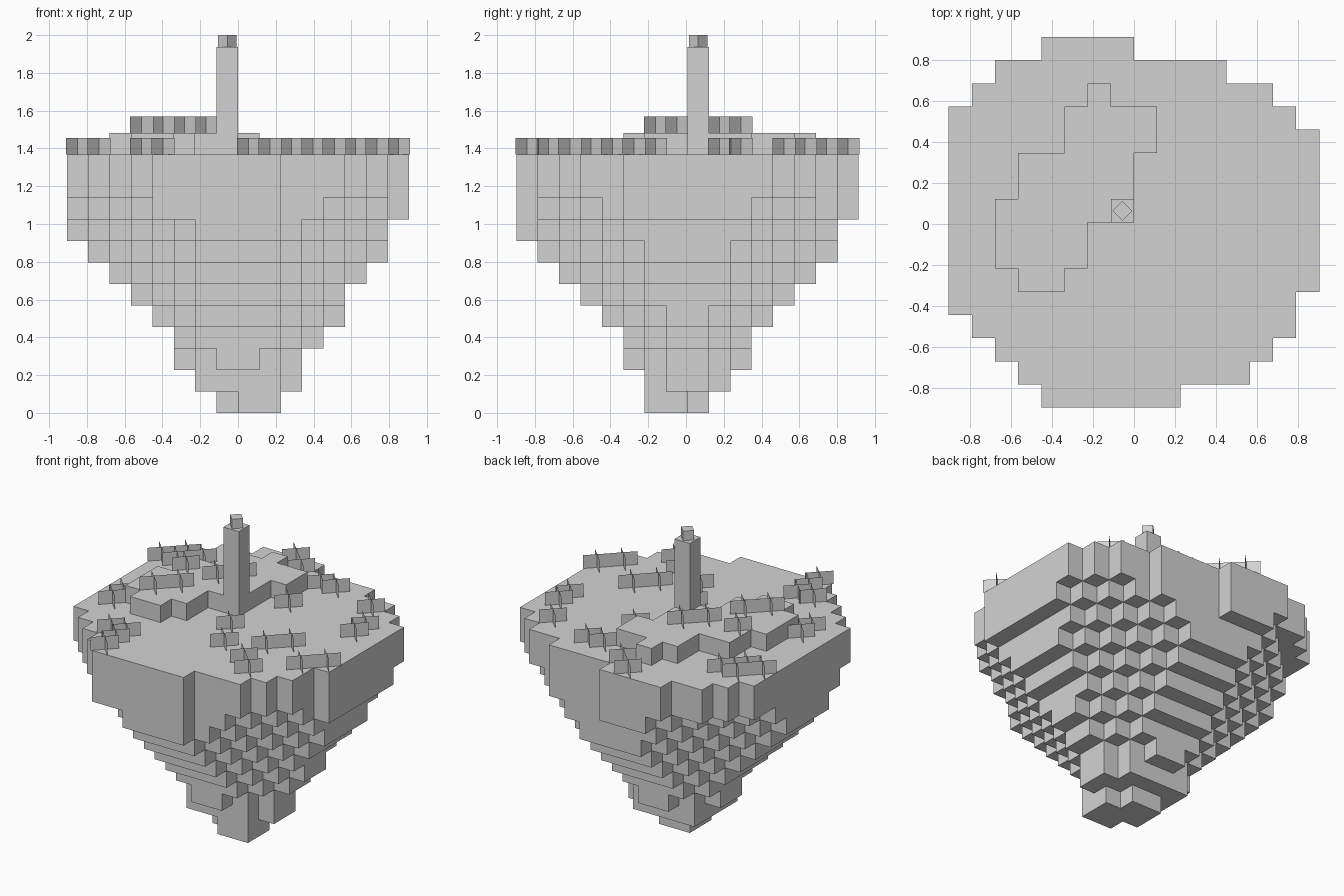
import bpy, bmesh, math

if "Cube" in bpy.data.objects:
    bpy.data.objects.remove(bpy.data.objects["Cube"])

S, H, Y0 = 0.1133, 0.1139, 0.008   # cell width, cell height, y offset

grey = bpy.data.materials.new("plain_grey")
grey.diffuse_color = (0.65, 0.65, 0.65, 1)
grey.use_nodes = True
grey.node_tree.nodes["Principled BSDF"].inputs["Base Color"].default_value = grey.diffuse_color


def pos(x, y, z):
    return (x * S, y * S + Y0, z * H)


def make_object(name, bm):
    me = bpy.data.meshes.new(name)
    bm.to_mesh(me)
    bm.free()
    me.materials.append(grey)
    ob = bpy.data.objects.new(name, me)
    bpy.context.collection.objects.link(ob)
    return ob


def voxel_object(name, cells, solid):
    """Outer skin of a set of grid cells, with flat areas merged."""
    bm = bmesh.new()
    for c in cells:
        for axis in range(3):
            u, v = (axis + 1) % 3, (axis + 2) % 3
            for side in (0, 1):
                n = list(c)
                n[axis] += 2 * side - 1
                if tuple(n) in solid:
                    continue
                quad = []
                for a, b in ((0, 0), (1, 0), (1, 1), (0, 1)):
                    p = list(c)
                    p[axis] += side
                    p[u] += a
                    p[v] += b
                    quad.append(bm.verts.new(pos(*p)))
                bm.faces.new(quad if side else quad[::-1])
    bmesh.ops.remove_doubles(bm, verts=bm.verts, dist=0.001)
    bmesh.ops.dissolve_limit(bm, angle_limit=0.02, verts=bm.verts, edges=bm.edges)
    bmesh.ops.triangulate(bm, faces=[f for f in bm.faces if len(f.verts) > 4])
    return make_object(name, bm)


def fill(rows):
    """Rows are (y start, y end, x start, x end)."""
    return {(x, y) for y0, y1, x0, x1 in rows
            for y in range(y0, y1) for x in range(x0, x1)}


# Plateau outline, and the low hill on it
plateau = fill([(7, 8, -4, 0), (6, 7, -6, 4), (5, 6, -7, 6), (4, 5, -8, 7),
                (-3, 4, -8, 8), (-4, -3, -8, 7), (-5, -4, -7, 7),
                (-6, -5, -6, 6), (-7, -6, -5, 5), (-8, -7, -4, 2)])
hill_plan = fill([(5, 6, -2, -1), (3, 5, -3, 1), (1, 3, -5, 0), (0, 1, -6, 0),
                  (-2, 0, -6, -2), (-3, -2, -5, -3)])

# Tapering underside, from the top down: x limits, y limits, corner cut.
# Every layer stays inside the one above it.
layers = [(-8, 8, -8, 8, 10), (-8, 7, -8, 7, 9), (-7, 7, -7, 7, 8),
          (-6, 6, -6, 6, 7), (-5, 5, -5, 5, 6), (-4, 5, -4, 4, 5),
          (-3, 4, -3, 3, 4), (-3, 3, -3, 3, 3), (-2, 3, -2, 2, 3),
          (-1, 2, -2, 1, 3)]
island = {(x, y, z) for x, y in plateau for z in (10, 11)}
above = plateau
for i, (x0, x1, y0, y1, cut) in enumerate(layers):
    above = {(x, y) for x, y in above if x0 <= x < x1 and y0 <= y < y1
             and (abs(x + .5) + abs(y + .5) <= cut
                  or (i == 0 and y == -8 and x < 1))}
    island |= {(x, y, 9 - i) for x, y in above}
island -= {(-1, -2, 0), (1, 0, 0)}

hill = {(x, y, 12) for x, y in hill_plan}
tower = {(-1, 0, z) for z in range(13, 17)}
solid = island | hill | tower
voxel_object("island", island, solid)
voxel_object("hill", hill, solid)
voxel_object("tower", tower, solid)

# Small block turned 45 degrees on the tower
bpy.ops.mesh.primitive_cylinder_add(vertices=4, radius=0.048, depth=2 - 17 * H,
                                    location=pos(-.5, .5, 17)[:2] + (1 + 8.5 * H,))
cap = bpy.context.object
cap.name = "tower_cap"
cap.data.materials.append(grey)

# Grass tufts: two crossed upright sheets per cell
tufts = [(-4, -8), (-4, -7), (-4, -6), (-5, -6), (-7, -3), (-7, -2), (0, -2),
         (1, -4), (3, -3), (4, -2), (4, -6), (3, -5), (6, -4), (7, -3), (6, 1),
         (6, 2), (5, 4), (2, 5), (1, 5), (1, 2), (-1, 6), (-2, 7), (-8, 3),
         (-7, 3), (-6, 4), (-7, 4), (-5, 1), (-3, 1), (-4, -1), (-5, -2), (-2, 2)]
bm = bmesh.new()
for x, y in tufts:
    z = 13 if (x, y) in hill_plan else 12
    for k in (1, -1):
        ends = ((-.54, -.54 * k, 0), (.54, .54 * k, 0),
                (.54, .54 * k, .78), (-.54, -.54 * k, .78))
        bm.faces.new([bm.verts.new(pos(x + .5 + a, y + .5 + b, z + c))
                      for a, b, c in ends])
make_object("grass_tufts", bm)
